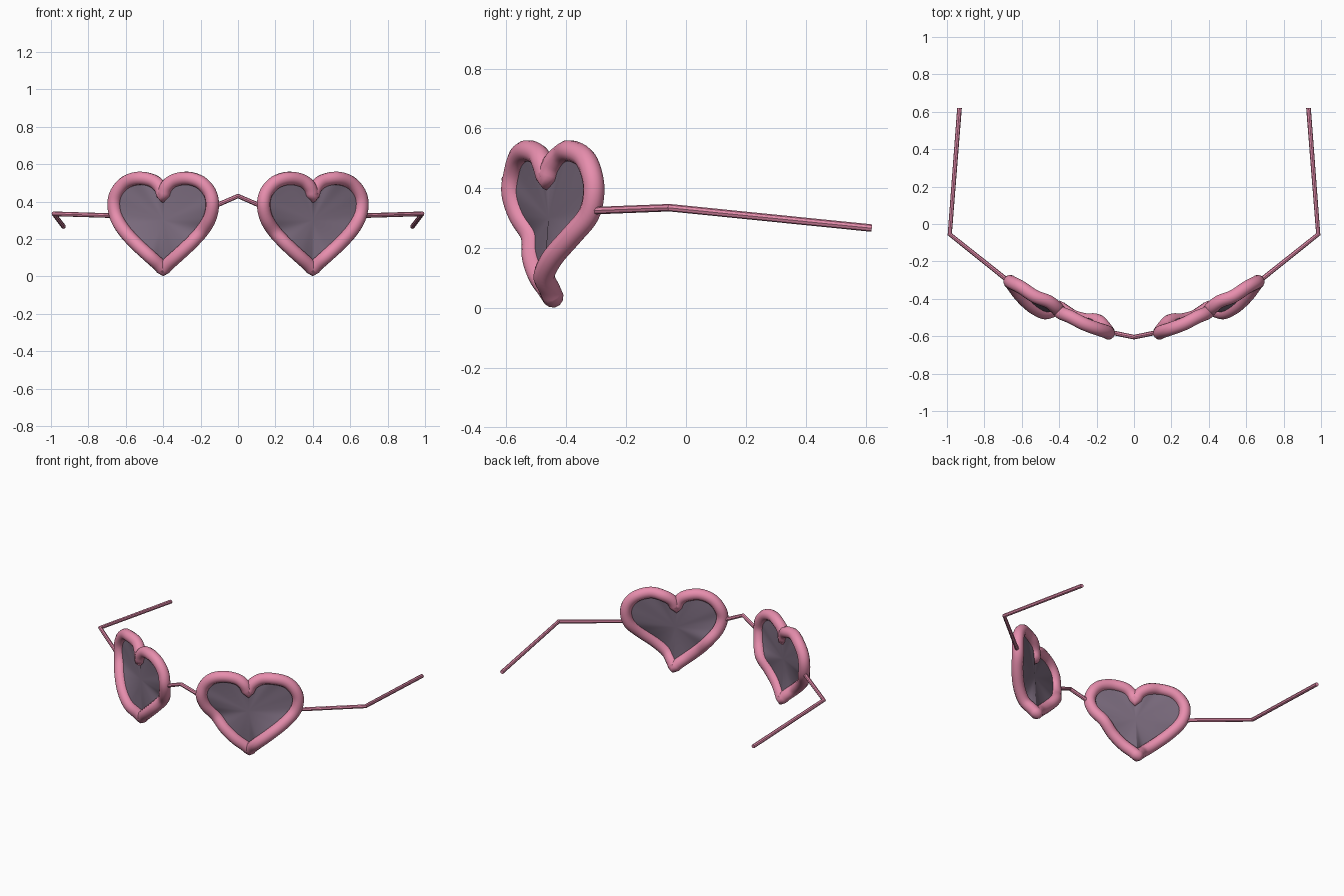
import bpy
from mathutils import Vector

if "Cube" in bpy.data.objects:
    bpy.data.objects.remove(bpy.data.objects["Cube"])


def material(name, rgb):
    m = bpy.data.materials.new(name)
    m.diffuse_color = (*rgb, 1)
    m.use_nodes = True
    m.node_tree.nodes["Principled BSDF"].inputs["Base Color"].default_value = m.diffuse_color
    return m


PINK = material("pink_frame", (0.80, 0.27, 0.42))
TINT = material("tinted_lens", (0.20, 0.15, 0.21))


def tube(name, pts, radius, cyclic=False, res=4):
    cu = bpy.data.curves.new(name, 'CURVE')
    cu.dimensions = '3D'
    cu.bevel_depth = radius
    cu.bevel_resolution = res
    cu.use_fill_caps = not cyclic
    sp = cu.splines.new('POLY')
    sp.points.add(len(pts) - 1)
    for p, co in zip(sp.points, pts):
        p.co = (*co, 1)
    sp.use_cyclic_u = cyclic
    sp.use_smooth = cyclic
    cu.materials.append(PINK)
    ob = bpy.data.objects.new(name, cu)
    bpy.context.collection.objects.link(ob)
    return ob


def smooth_path(ctrl, steps=5):
    # Catmull-Rom through the control points, last point left out
    c = [Vector(p) for p in ctrl]
    c = [2 * c[0] - c[1]] + c + [2 * c[-1] - c[-2]]
    out = []
    for a, b, d, e in zip(c, c[1:], c[2:], c[3:]):
        for i in range(steps):
            t = i / steps
            out.append(0.5 * (2 * b + (d - a) * t + (2 * a - 5 * b + 4 * d - e) * t * t
                              + (3 * b - a - 3 * d + e) * t ** 3))
    return out


def wrap(x, off, z):
    # place a heart point on the slanted lens plane, with a small warp
    return (x, -0.445 + 0.52 * (x - 0.4) + off, z)


# heart centre line: x, warp in y, z
outer = [wrap(*p) for p in [
    (0.40, -0.02, 0.43), (0.418, -0.01, 0.48), (0.46, 0, 0.513), (0.53, -0.01, 0.525),
    (0.60, 0, 0.503), (0.648, 0, 0.45), (0.663, 0, 0.385), (0.648, -0.01, 0.31),
    (0.605, -0.045, 0.24), (0.54, -0.072, 0.17), (0.475, -0.068, 0.11),
    (0.425, -0.025, 0.065), (0.40, 0, 0.037)]]
inner = [wrap(*p) for p in [
    (0.40, 0, 0.037), (0.375, -0.005, 0.065), (0.325, -0.01, 0.11), (0.26, 0.005, 0.17),
    (0.195, 0.035, 0.24), (0.152, 0.015, 0.31), (0.137, 0, 0.385), (0.152, 0, 0.45),
    (0.20, -0.01, 0.503), (0.27, -0.02, 0.525), (0.34, -0.02, 0.513),
    (0.382, -0.025, 0.48), (0.40, -0.02, 0.43)]]
heart = smooth_path(outer) + smooth_path(inner)

for side, s in (("right", 1), ("left", -1)):
    rim = [(s * p.x, p.y, p.z) for p in heart]
    # heart rim
    tube(side + "_heart_rim", rim, 0.036, cyclic=True)
    # lens: fan from the middle of the heart
    me = bpy.data.meshes.new(side + "_lens")
    n = len(rim)
    me.from_pydata(rim + [(s * 0.4, -0.46, 0.30)], [],
                   [(n, i, (i + 1) % n)[::-s] for i in range(n)])
    me.shade_smooth()
    me.materials.append(TINT)
    bpy.context.collection.objects.link(bpy.data.objects.new(side + "_lens", me))
    # folded temple arm
    tube(side + "_arm", [(s * 0.665, -0.31, 0.325), (s * 0.985, -0.055, 0.335),
                         (s * 0.933, 0.62, 0.267)], 0.0125, res=2)

# nose bridge
tube("bridge", [(-0.12, -0.58, 0.378), (0, -0.605, 0.43), (0.12, -0.58, 0.378)], 0.0125, res=2)
